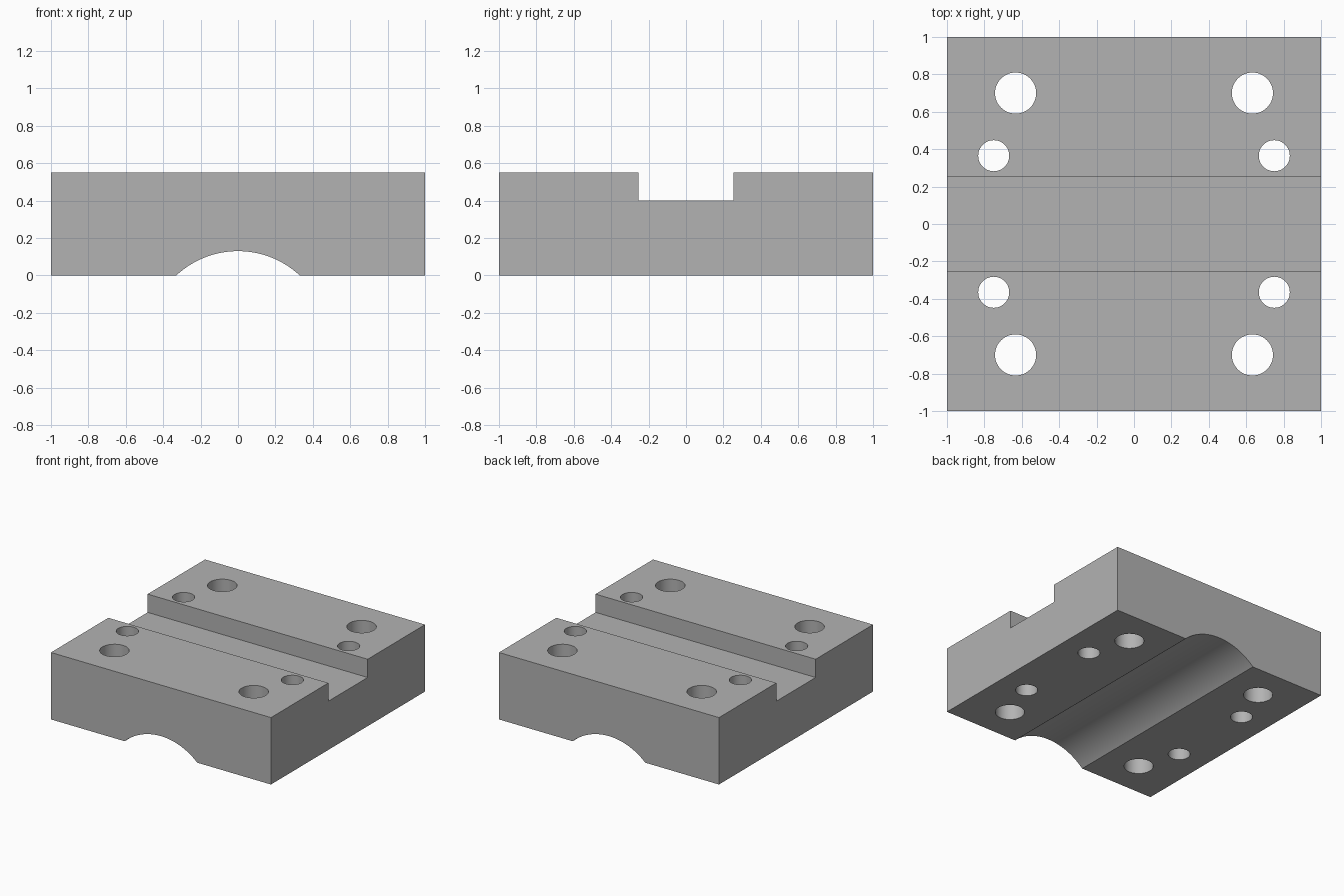
import bpy
from math import sqrt

cube = bpy.data.objects.get("Cube")
if cube:
    bpy.data.objects.remove(cube, do_unlink=True)

HEIGHT = 0.55
GROOVE_HALF, GROOVE_FLOOR = 0.255, 0.40
ARCH_HALF, ARCH_RISE = 0.33, 0.13

# Plain grey metal
grey = bpy.data.materials.new("grey metal")
grey.use_nodes = True
colour = (0.45, 0.45, 0.45, 1)
grey.diffuse_color = colour
grey.node_tree.nodes["Principled BSDF"].inputs["Base Color"].default_value = colour


def box(name, size, centre):
    bpy.ops.mesh.primitive_cube_add(size=1, location=centre)
    obj = bpy.context.object
    obj.name = name
    obj.scale = size
    bpy.ops.object.transform_apply(location=True, rotation=False, scale=True)
    return obj


def cylinder(name, radius, depth, centre, rotation=(0, 0, 0), sides=48):
    bpy.ops.mesh.primitive_cylinder_add(vertices=sides, radius=radius, depth=depth,
                                        location=centre, rotation=rotation)
    bpy.context.object.name = name
    return bpy.context.object


def cut(target, cutter):
    cutter.hide_render = True
    mod = target.modifiers.new(cutter.name, 'BOOLEAN')
    mod.operation = 'DIFFERENCE'
    mod.solver = 'EXACT'
    mod.object = cutter
    bpy.context.view_layer.objects.active = target
    bpy.ops.object.modifier_apply(modifier=mod.name)
    bpy.data.objects.remove(cutter, do_unlink=True)


# Main block
block = box("mounting_block", (2, 2, HEIGHT), (0, 0, HEIGHT / 2))
block.data.materials.append(grey)

# Square groove across the top
cut(block, box("groove_cutter", (3, 2 * GROOVE_HALF, 1), (0, 0, GROOVE_FLOOR + 0.5)))

# Shallow arched channel along the underside
radius = (ARCH_HALF ** 2 + ARCH_RISE ** 2) / (2 * ARCH_RISE)
cut(block, cylinder("channel_cutter", radius, 3, (0, 0, ARCH_RISE - radius),
                    (1.5707963, 0, 0), 128))

# Bolt holes and smaller dowel holes, mirrored to all four corners
for name, x, y, r in (("bolt_hole", 0.633, 0.70, 0.11), ("dowel_hole", 0.75, 0.365, 0.083)):
    for sx in (-1, 1):
        for sy in (-1, 1):
            cut(block, cylinder(name, r, 2, (sx * x, sy * y, HEIGHT / 2)))

# Smooth curved walls, crisp edges
bpy.ops.object.select_all(action='DESELECT')
block.select_set(True)
bpy.context.view_layer.objects.active = block
bpy.ops.object.shade_smooth_by_angle(angle=0.5)
